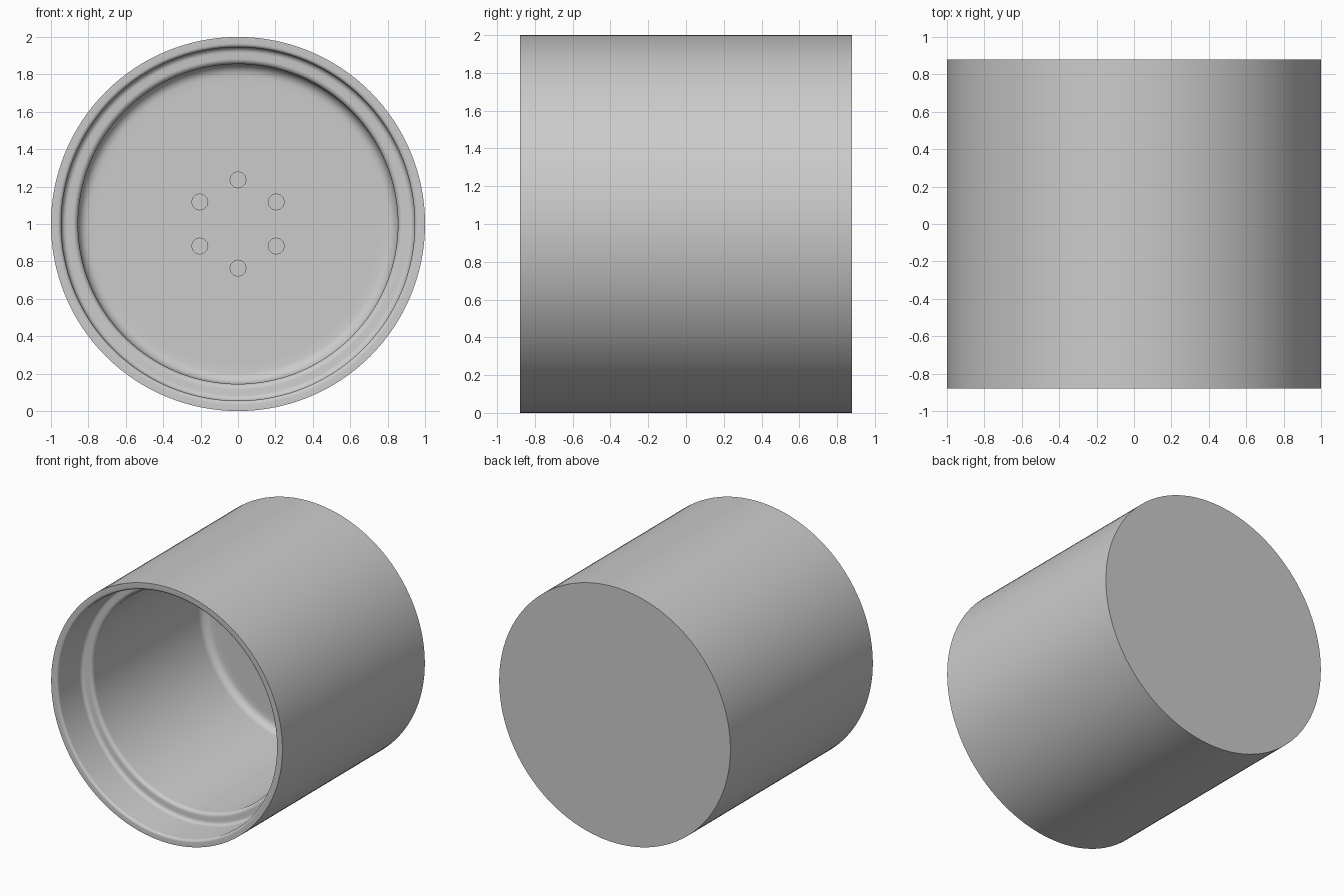
import bpy, bmesh
from math import sin, cos, pi, radians
from mathutils import Matrix, Vector

cube = bpy.data.objects.get("Cube")
if cube:
    bpy.data.objects.remove(cube, do_unlink=True)

SIDES = 128
HALF = 0.88      # half the length along y
CENTRE_Z = 1.0

grey = bpy.data.materials.new("plain grey")
grey.use_nodes = True
grey.diffuse_color = (0.6, 0.6, 0.6, 1)
grey.node_tree.nodes["Principled BSDF"].inputs["Base Color"].default_value = (0.6, 0.6, 0.6, 1)


def add_object(name, bm):
    bmesh.ops.recalc_face_normals(bm, faces=bm.faces)
    mesh = bpy.data.meshes.new(name)
    bm.to_mesh(mesh)
    bm.free()
    mesh.materials.append(grey)
    obj = bpy.data.objects.new(name, mesh)
    bpy.context.collection.objects.link(obj)
    return obj


def rounded(points, steps=5):
    """Round each (radius, depth, fillet) corner of a profile."""
    result = []
    for i, (r, d, fillet) in enumerate(points):
        corner = Vector((r, d))
        if not fillet:
            result.append(corner)
            continue
        before = Vector(points[i - 1][:2]) - corner
        after = Vector(points[i + 1][:2]) - corner
        a = before.normalized() * fillet
        b = after.normalized() * fillet
        for k in range(steps + 1):
            t = k / steps * pi / 2
            result.append(corner + a * (1 - sin(t)) + b * (1 - cos(t)))
    return result


def lathe(name, profile):
    """Spin a profile, starting and ending on the axis, about y."""
    bm = bmesh.new()
    rings = []
    for r, d in profile:
        ring = [bm.verts.new((r * cos(2 * pi * i / SIDES), d - HALF,
                              CENTRE_Z + r * sin(2 * pi * i / SIDES)))
                for i in range(SIDES)]
        rings.append(ring)
    for a, b in zip(rings, rings[1:]):
        for i in range(SIDES):
            j = (i + 1) % SIDES
            bm.faces.new((a[i], a[j], b[j], b[i]))
    bm.faces.new(rings[0])
    bm.faces.new(rings[-1])
    return add_object(name, bm)


# Cup: outer wall, rim, stepped bore and floor
cup = lathe("cup_body", rounded([
    (1.0, 2 * HALF, 0),
    (1.0, 0, 0),
    (0.945, 0, 0.02),
    (0.945, 0.30, 0.03),
    (0.855, 0.30, 0.03),
    (0.855, 1.67, 0.06),
    (0.75, 1.67, 0),
]))

# Ring of six blind holes in the floor
bm = bmesh.new()
for k in range(6):
    angle = pi / 2 + k * pi / 3
    place = Matrix.Translation((0.236 * cos(angle), 1.67 - HALF,
                                CENTRE_Z + 0.236 * sin(angle)))
    bmesh.ops.create_cone(bm, cap_ends=True, segments=12, radius1=0.043,
                          radius2=0.043, depth=0.1,
                          matrix=place @ Matrix.Rotation(pi / 2, 4, "X"))
cutter = add_object("hole_cutter", bm)
cutter.hide_render = True

holes = cup.modifiers.new("floor_holes", "BOOLEAN")
holes.operation = "DIFFERENCE"
holes.solver = "EXACT"
holes.object = cutter
bpy.ops.object.select_all(action="DESELECT")
cup.select_set(True)
bpy.context.view_layer.objects.active = cup
bpy.ops.object.modifier_apply(modifier=holes.name)
bpy.data.objects.remove(cutter, do_unlink=True)
bpy.ops.object.shade_smooth_by_angle(angle=radians(35))
